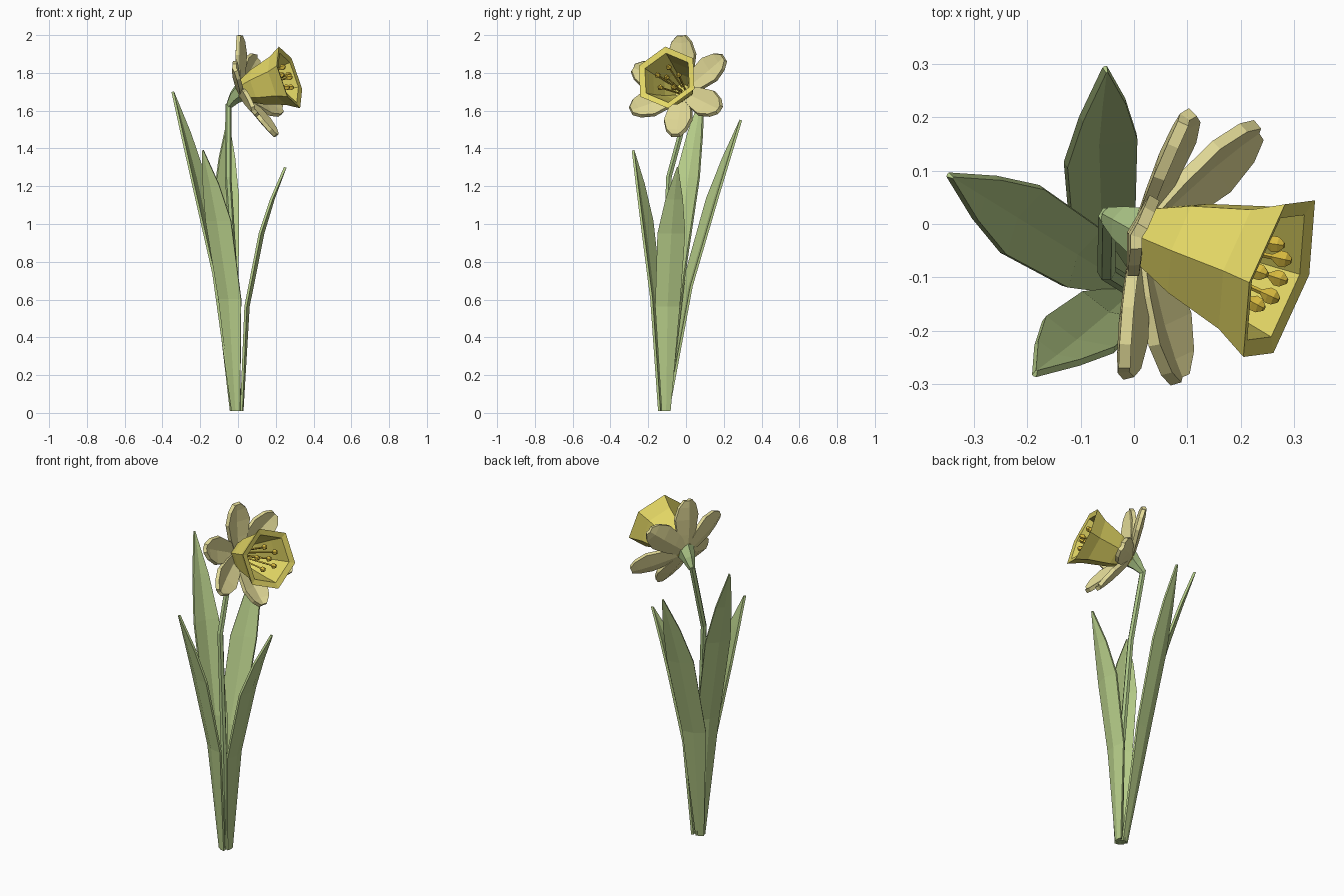
import bpy, bmesh, math
from mathutils import Vector

cube = bpy.data.objects.get("Cube")
if cube:
    bpy.data.objects.remove(cube)


def material(name, rgb):
    m = bpy.data.materials.new(name)
    m.use_nodes = True
    m.diffuse_color = (*rgb, 1)
    m.node_tree.nodes["Principled BSDF"].inputs["Base Color"].default_value = (*rgb, 1)
    return m


leaf_green = material("leaf green", (0.47, 0.61, 0.25))
stem_green = material("stem green", (0.41, 0.56, 0.24))
cream = material("petal cream", (0.76, 0.70, 0.31))
yellow = material("trumpet yellow", (0.77, 0.68, 0.13))
gold = material("anther gold", (0.70, 0.50, 0.05))


def finish(name, bm, mat, thickness=0):
    bmesh.ops.recalc_face_normals(bm, faces=bm.faces)
    me = bpy.data.meshes.new(name)
    bm.to_mesh(me)
    bm.free()
    me.materials.append(mat)
    ob = bpy.data.objects.new(name, me)
    bpy.context.collection.objects.link(ob)
    if thickness:
        mod = ob.modifiers.new("thickness", "SOLIDIFY")
        mod.thickness = thickness
        mod.offset = 0
    return ob


def frame(axis):
    """Unit axis, the most upward direction across it, and the third direction."""
    n = Vector(axis).normalized()
    hint = Vector((0, 0, 1)) if abs(n.z) < 0.9 else Vector((-1, 0, 0))
    u = (hint - n * hint.dot(n)).normalized()
    return n, u, n.cross(u)


def tube(name, rings, mat, sides=6, turn=0):
    """Skin rings given as (centre, axis, radius), capped at both ends."""
    bm = bmesh.new()
    loops = []
    for centre, axis, r in rings:
        n, u, v = frame(axis)
        angles = [math.tau * i / sides + math.radians(turn) for i in range(sides)]
        loops.append([bm.verts.new(centre + (u * math.cos(a) + v * math.sin(a)) * r)
                      for a in angles])
    for a, b in zip(loops, loops[1:]):
        for i in range(sides):
            j = (i + 1) % sides
            bm.faces.new((a[i], a[j], b[j], b[i]))
    bm.faces.new(loops[0])
    bm.faces.new(loops[-1])
    return finish(name, bm, mat)


def blade(name, rows, mat, thickness):
    """Folded strip from rows of (left, middle, right) points."""
    bm = bmesh.new()
    rows = [[bm.verts.new(p) for p in row] for row in rows]
    for a, b in zip(rows, rows[1:]):
        for i in range(2):
            bm.faces.new((a[i], a[i + 1], b[i + 1], b[i]))
    return finish(name, bm, mat, thickness)


# Leaves: base, tip, outward facing direction, bend exponent, sideways bow
leaves = {
    "back_leaf": ((-0.02, -0.10, 0.01), (-0.053, 0.29, 1.55), (-0.4, 1), 1.35, -0.033),
    "right_leaf": ((-0.02, -0.11, 0.01), (-0.345, 0.09, 1.70), (-0.86, 0.5), 1.6, 0),
    "front_leaf": ((-0.01, -0.135, 0.01), (-0.185, -0.28, 1.39), (-0.4, -0.9), 1.9, 0),
    "left_leaf": ((0.02, -0.105, 0.01), (0.25, -0.045, 1.30), (1, 0), 2.5, 0),
}
leaf_outline = [(0, 0.022), (0.43, 0.064), (0.73, 0.072), (0.87, 0.045), (1, 0.003)]
for name, (base, tip, facing, bend, bow) in leaves.items():
    base, tip = Vector(base), Vector(tip)
    out = Vector((*facing, 0)).normalized()
    side = out.cross(Vector((0, 0, 1)))
    rows = []
    for h, w in leaf_outline:
        p = base + (tip - base) * h ** bend + side * bow * math.sin(math.pi * h)
        p.z = base.z + (tip.z - base.z) * h
        fold = out * w * 0.12
        rows.append((p - side * w - fold, p + fold, p + side * w - fold))
    blade(name, rows, leaf_green, 0.013)

# Flower centre and stem
centre = Vector((0.01, -0.015, 1.70))
neck = Vector((-0.05, 0.015, 1.635))
stem_path = [Vector((0, -0.115, 0.01)), Vector((-0.012, -0.115, 0.6)),
             Vector((-0.052, -0.09, 1.25)), neck]
up = Vector((0, 0, 1))
tube("stem", [(p, up, 0.017) for p in stem_path], stem_green)

# Calyx joining stem and flower
tilt = Vector((0.7, -0.3, 0.6))
tube("calyx", [(neck - up * 0.01, tilt, 0.018),
               (neck.lerp(centre, 0.5), tilt, 0.036),
               (centre, (0.91, -0.26, 0.32), 0.052)], stem_green)

# Six petals: angle round the flower and forward lean
n, u, v = frame((0.91, -0.26, 0.32))
petals = [(2, 0.095), (68, 0.085), (120, 0.108), (183, 0.11), (240, 0.122), (305, 0.082)]
petal_outline = [(0.05, 0.03), (0.35, 0.060), (0.65, 0.076), (0.88, 0.054), (1, 0.022)]
for k, (angle, lean) in enumerate(petals):
    a = math.radians(angle)
    r = u * math.cos(a) + v * math.sin(a)
    side = n.cross(r)
    rows = []
    for s, w in petal_outline:
        p = centre + r * 0.282 * s + n * lean * s
        cup = n * w * 0.15
        rows.append((p - side * w + cup, p - cup, p + side * w + cup))
    blade(f"petal_{k + 1}", rows, cream, 0.022)

# Flared hollow trumpet: outside, rim, then inside
axis = Vector((0.27, -0.09, 0.078)).normalized()
mouth, u, v = frame((0.91, -0.29, 0.30))
profile = [(0, 0.052), (0.1, 0.098), (0.22, 0.135), (0.287, 0.173),
           (0.280, 0.138), (0.2, 0.115), (0.1, 0.08), (0.025, 0.04)]
tube("trumpet", [(centre + axis * t, mouth, r) for t, r in profile], yellow, turn=8)

# Stamens: five round the middle and one in the centre
for k in range(6):
    a = math.tau * k / 5
    spread = (u * math.cos(a) + v * math.sin(a)) * (0.062 if k < 5 else 0)
    root = centre + axis * 0.02 + spread * 0.3
    end = centre + axis * (0.265 if k < 5 else 0.285) + spread
    d = end - root
    tube(f"stamen_{k + 1}", [(root, d, 0.005), (end, d, 0.005)], gold, 4)
    d.normalize()
    tube(f"anther_{k + 1}", [(end - d * 0.018, d, 0.006), (end - d * 0.004, d, 0.016),
                             (end + d * 0.008, d, 0.015), (end + d * 0.018, d, 0.006)], gold, 5)
